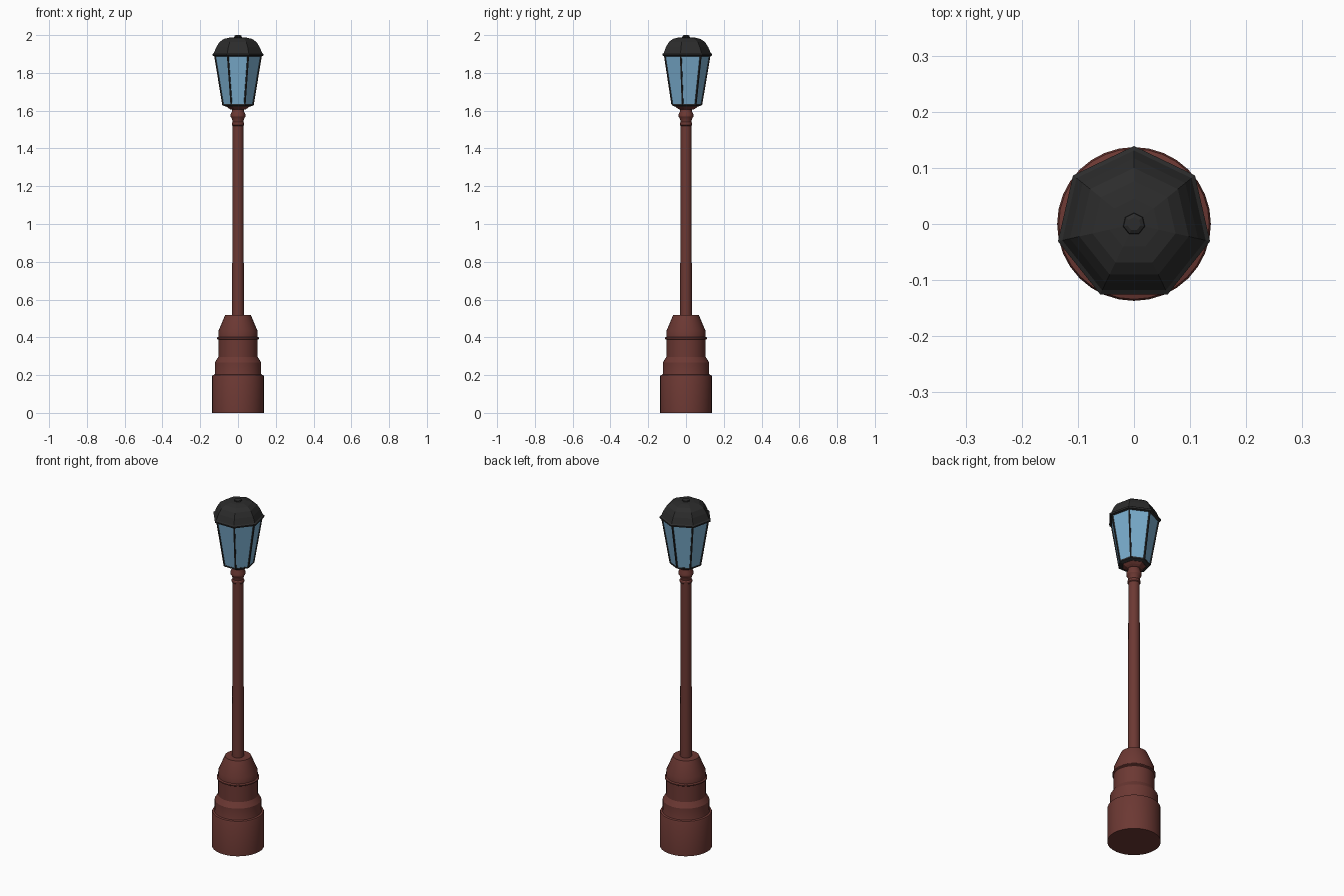
import bpy, bmesh, math
from mathutils import Vector

if "Cube" in bpy.data.objects:
    bpy.data.objects.remove(bpy.data.objects["Cube"])


def material(name, rgb):
    m = bpy.data.materials.new(name)
    m.diffuse_color = (*rgb, 1)
    m.use_nodes = True
    m.node_tree.nodes["Principled BSDF"].inputs["Base Color"].default_value = m.diffuse_color
    return m


IRON = material("red_brown_iron", (0.15, 0.04, 0.033))
DARK = material("dark_metal", (0.025, 0.025, 0.025))
GLASS = material("blue_glass", (0.2, 0.43, 0.63))


def finish(name, bm, mat, smooth=False):
    bmesh.ops.recalc_face_normals(bm, faces=bm.faces)
    me = bpy.data.meshes.new(name)
    bm.to_mesh(me)
    bm.free()
    me.materials.append(mat)
    ob = bpy.data.objects.new(name, me)
    bpy.context.collection.objects.link(ob)
    if smooth:
        bpy.ops.object.select_all(action='DESELECT')
        ob.select_set(True)
        bpy.context.view_layer.objects.active = ob
        bpy.ops.object.shade_smooth_by_angle(angle=math.radians(30))
    return ob


def corner(r, z, i, sides):
    a = math.pi / 2 + 2 * math.pi * i / sides
    return Vector((r * math.cos(a), r * math.sin(a), z))


def lathe(name, profile, sides, mat, smooth=False):
    """Solid of revolution from (radius, z) points, capped at both ends."""
    bm = bmesh.new()
    rings = [[bm.verts.new(corner(r, z, i, sides)) for i in range(sides)]
             for r, z in profile]
    for lo, hi in zip(rings, rings[1:]):
        for i in range(sides):
            j = (i + 1) % sides
            bm.faces.new((lo[i], lo[j], hi[j], hi[i]))
    bm.faces.new(rings[0])
    bm.faces.new(rings[-1])
    return finish(name, bm, mat, smooth)


# Stepped pedestal
lathe("pedestal", [(0.137, 0), (0.137, 0.193), (0.134, 0.2), (0.124, 0.203),
                   (0.122, 0.21), (0.122, 0.268), (0.104, 0.297),
                   (0.104, 0.388), (0.111, 0.392), (0.111, 0.398),
                   (0.104, 0.403), (0.103, 0.435), (0.068, 0.518)],
      32, IRON, True)

# Post with collars, flaring into the lantern cup
lathe("post", [(0.031, 0.51), (0.029, 1.52), (0.033, 1.524), (0.033, 1.534),
               (0.029, 1.54), (0.031, 1.555), (0.039, 1.568), (0.039, 1.582),
               (0.031, 1.597), (0.031, 1.608)], 24, IRON, True)
lathe("lantern_cup", [(0.038, 1.605), (0.05, 1.612), (0.068, 1.626)], 7, IRON)

# Seven-sided lantern
N = 7
lathe("lantern_floor", [(0.066, 1.622), (0.083, 1.628), (0.084, 1.636)], N, DARK)
lathe("lantern_glass", [(0.081, 1.632), (0.126, 1.9)], N, GLASS)

# Corner bars along the glass edges
bm = bmesh.new()
for i in range(N):
    a = corner(0.081, 1.632, i, N)
    b = corner(0.126, 1.9, i, N)
    rot = (b - a).to_track_quat('Z', 'Y').to_matrix().to_4x4()
    rot.translation = (a + b) / 2
    bmesh.ops.create_cone(bm, cap_ends=True, segments=6, radius1=0.005,
                          radius2=0.005, depth=(b - a).length, matrix=rot)
finish("corner_bars", bm, DARK)

# Domed roof and finial
lathe("roof", [(0.124, 1.888), (0.137, 1.891), (0.139, 1.9), (0.131, 1.905),
               (0.117, 1.938), (0.1, 1.964), (0.076, 1.98), (0.045, 1.987),
               (0.018, 1.989)], N, DARK)
lathe("finial", [(0.017, 1.985), (0.02, 1.99), (0.019, 1.996), (0.012, 2.0)],
      N, DARK)
